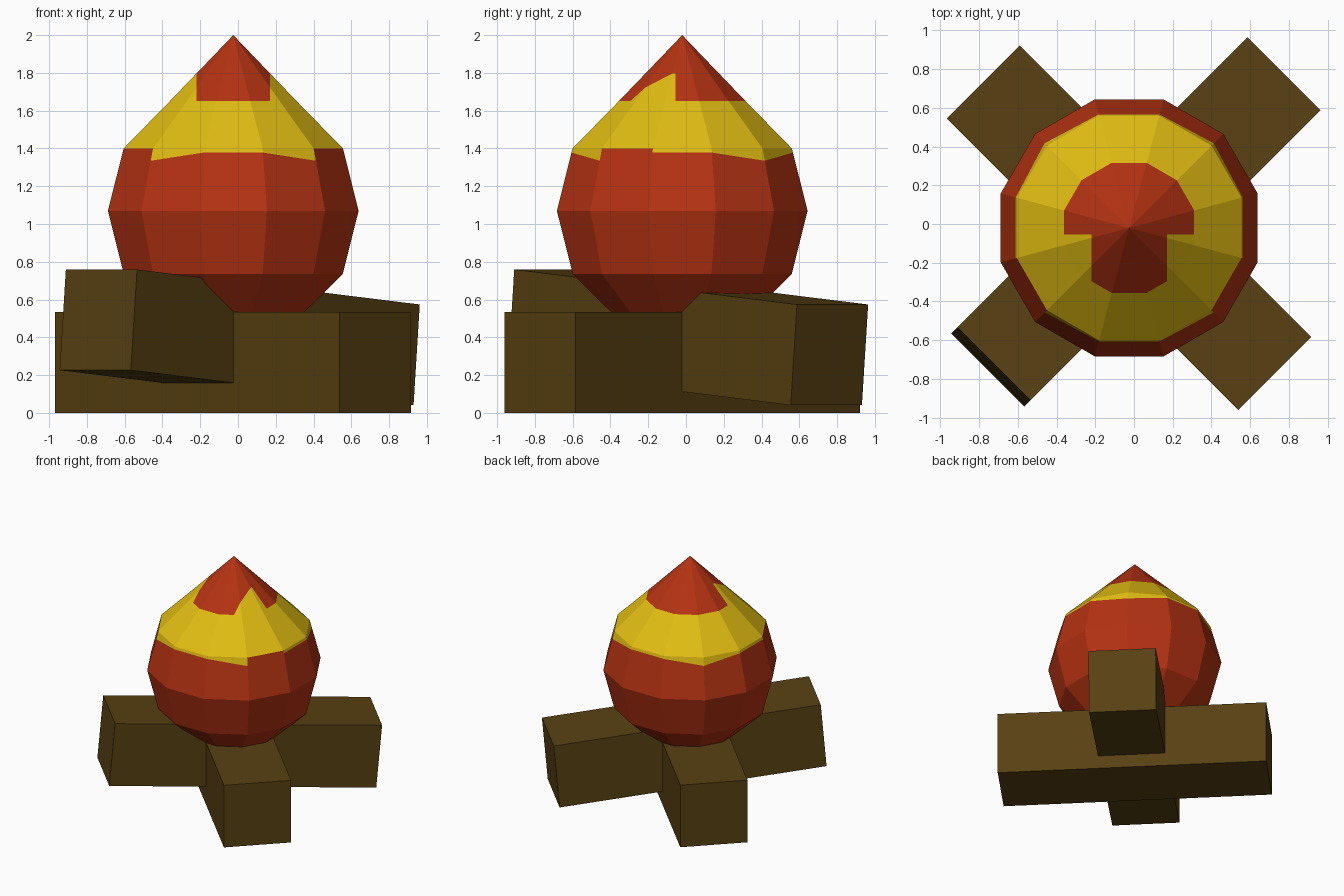
import bpy, bmesh, math
from mathutils import Vector

if "Cube" in bpy.data.objects:
    bpy.data.objects.remove(bpy.data.objects["Cube"])


def material(name, rgb):
    m = bpy.data.materials.new(name)
    m.diffuse_color = (*rgb, 1)
    m.use_nodes = True
    m.node_tree.nodes["Principled BSDF"].inputs["Base Color"].default_value = m.diffuse_color
    return m


RED = material("flame red", (0.46, 0.032, 0.006))
YELLOW = material("flame yellow", (0.76, 0.51, 0.006))
BROWN = material("log brown", (0.098, 0.052, 0.006))


def log(name, centre, size, pitch, yaw):
    """Square log lying along its own x axis."""
    bpy.ops.mesh.primitive_cube_add(size=1, location=centre,
                                    rotation=(0, math.radians(pitch), math.radians(yaw)))
    ob = bpy.context.object
    ob.name = name
    ob.scale = size
    ob.data.materials.append(BROWN)


# Crossed logs: one flat, one leaning over it
log("flat_log", (-0.026, -0.02, 0.2675), (2.13, 0.533, 0.535), 0, -45)
log("leaning_log", (0.009, 0.011, 0.40), (2.125, 0.533, 0.535), 5, 45)

# Flame: 12-sided ball drawn up to a point
CX, CY, SIDES = -0.025, -0.02, 12
ANGLES = [math.radians(15 + 30 * i) for i in range(SIDES)]
RINGS = [(0.344, 0.49), (0.60, 0.735), (0.687, 1.07), None, (0.601, 1.40), (0.348, 1.65)]

bm = bmesh.new()
mat = bm.faces.layers.int.new("band")
rings = []
for ring in RINGS:
    verts = []
    for i, a in enumerate(ANGLES):
        if ring is None:
            # wavy lower edge of the yellow band, dipping at the diagonals
            z = 1.335 if i % 3 == 1 else 1.378
            r = 0.687 + (0.601 - 0.687) * (z - 1.07) / 0.33
        else:
            r, z = ring
        verts.append(bm.verts.new((CX + r * math.cos(a), CY + r * math.sin(a), z)))
    rings.append(verts)
bottom = bm.verts.new((CX, CY, 0.40))
tip = bm.verts.new((CX, CY, 2.0))
cap = []
for i in range(SIDES):
    j = (i + 1) % SIDES
    bm.faces.new((bottom, rings[0][j], rings[0][i]))
    for k in range(len(rings) - 1):
        lo, hi = rings[k], rings[k + 1]
        f = bm.faces.new((lo[i], lo[j], hi[j], hi[i]))
        mid = math.degrees((ANGLES[i] + math.radians(15))) % 360
        bare = k == 3 and round(mid) in (210, 330)
        f.material_index = 1 if k >= 3 and not bare else 0
    cap.append(bm.faces.new((rings[-1][i], rings[-1][j], tip)))

# Cut the coloured patch into the tip
for co, no in (((0, -0.055, 0), (0, 1, 0)), ((-0.22, 0, 0), (1, 0, 0)), ((0.17, 0, 0), (1, 0, 0))):
    faces = [f for f in bm.faces if f.calc_center_median().z > 1.65]
    geom = faces + list({e for f in faces for e in f.edges}) + list({v for f in faces for v in f.verts})
    bmesh.ops.bisect_plane(bm, geom=geom, plane_co=Vector(co), plane_no=Vector(no))
for f in bm.faces:
    c = f.calc_center_median()
    if c.z > 1.65:
        side = c.y < -0.055 and not -0.22 < c.x < 0.17
        f.material_index = 1 if side else 0
bmesh.ops.recalc_face_normals(bm, faces=bm.faces[:])
bm.faces.layers.int.remove(mat)

mesh = bpy.data.meshes.new("flame")
bm.to_mesh(mesh)
bm.free()
mesh.materials.append(RED)
mesh.materials.append(YELLOW)
flame = bpy.data.objects.new("flame", mesh)
bpy.context.collection.objects.link(flame)
